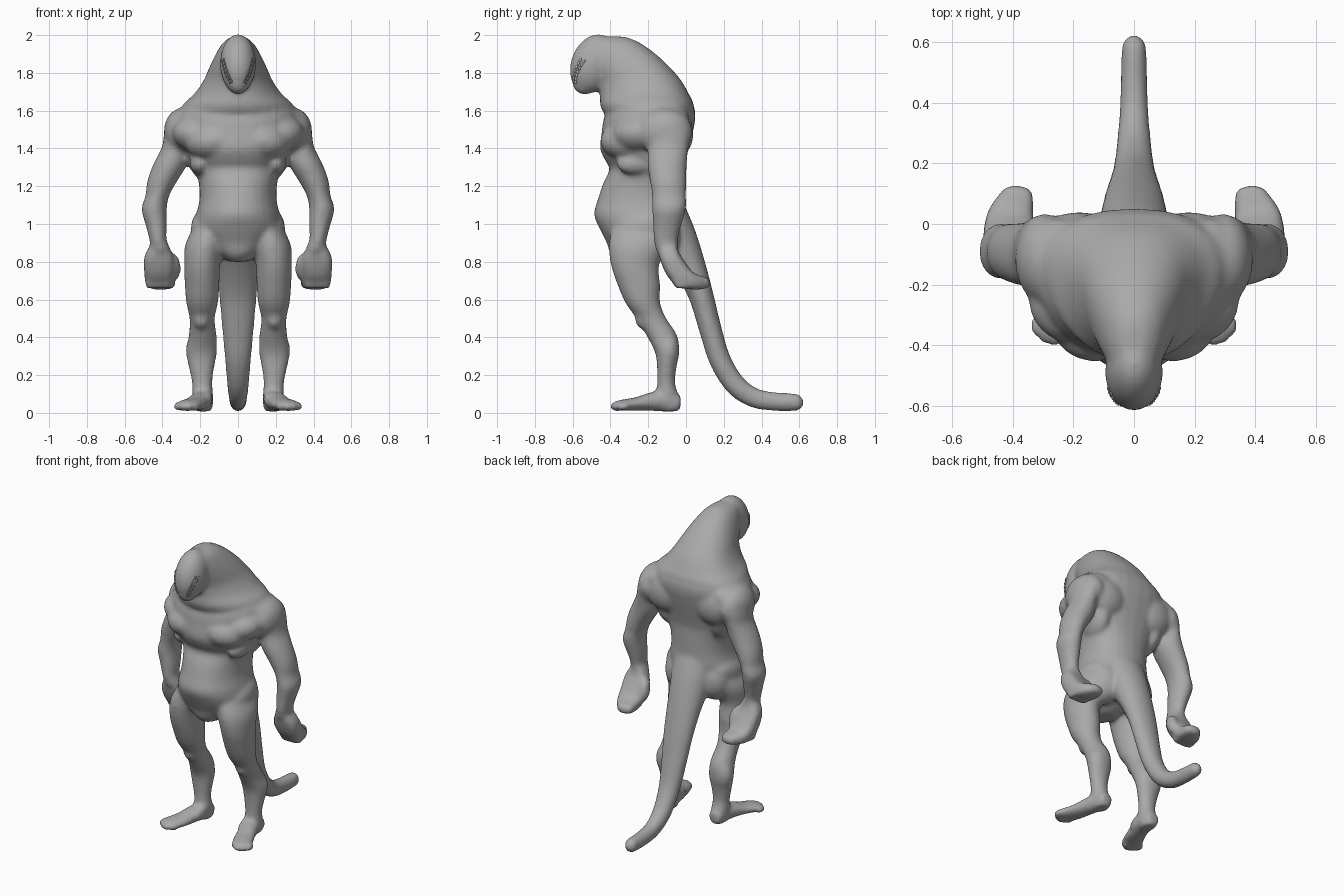
import bpy, bmesh, math
from mathutils import Vector, Matrix

skin = bpy.data.materials.new("grey_skin")
skin.diffuse_color = (0.40, 0.40, 0.40, 1)
bm = bmesh.new()
N = 28


def refine(rows, steps=4):
    """Catmull-Rom interpolation of section rows."""
    out = []
    for i in range(len(rows) - 1):
        p0, p1 = rows[max(i - 1, 0)], rows[i]
        p2, p3 = rows[i + 1], rows[min(i + 2, len(rows) - 1)]
        for k in range(steps):
            t = k / steps
            out.append([0.5 * (2 * b + (c - a) * t + (2 * a - 5 * b + 4 * c - d) * t * t
                               + (3 * b - a - 3 * c + d) * t ** 3)
                        for a, b, c, d in zip(p0, p1, p2, p3)])
    return out + [list(rows[-1])]


def skin_rings(rings):
    """Bridge rings of points and close both ends."""
    vs = [[bm.verts.new(p) for p in r] for r in rings]
    for a, b in zip(vs, vs[1:]):
        for i in range(N):
            j = (i + 1) % N
            bm.faces.new((a[i], a[j], b[j], b[i]))
    bm.faces.new(vs[0])
    bm.faces.new(vs[-1])


def outline(power):
    """Unit superellipse points."""
    for i in range(N):
        c, s = math.cos(2 * math.pi * i / N), math.sin(2 * math.pi * i / N)
        yield (math.copysign(abs(c) ** (2 / power), c), math.copysign(abs(s) ** (2 / power), s))


def slices(rows, taper, power=2.2):
    """Level egg sections: z, front y, back y, half width."""
    skin_rings([[(hw * u * (1 + taper * v), (yf + yb) / 2 + (yb - yf) / 2 * v, z)
                 for u, v in outline(power)] for z, yf, yb, hw in refine(rows)])


def tube(rows, side=1, level=False, power=2.0):
    """Sections along a path: x, y, z, half width, half depth."""
    rows = refine(rows)
    pts = [Vector((r[0] * side, r[1], r[2])) for r in rows]
    rings = []
    for i, r in enumerate(rows):
        d = (pts[min(i + 1, len(pts) - 1)] - pts[max(i - 1, 0)]).normalized()
        if level:
            d = Vector((0, 0, -1))
        u = (Vector((1, 0, 0)) - d * d.x).normalized()
        v = d.cross(u)
        rings.append([pts[i] + u * r[3] * a + v * r[4] * b for a, b in outline(power)])
    skin_rings(rings)


def lump(c, r, tilt=0.0, turn=0.0, target=None):
    """Ellipsoid muscle mass."""
    m = (Matrix.Translation(c) @ Matrix.Rotation(turn, 4, 'Y')
         @ Matrix.Rotation(tilt, 4, 'X') @ Matrix.Diagonal((*r, 1)))
    bmesh.ops.create_uvsphere(bm if target is None else target, u_segments=20, v_segments=12,
                              radius=1, matrix=m)


def finish(name, mesh_bm):
    me = bpy.data.meshes.new(name)
    bmesh.ops.recalc_face_normals(mesh_bm, faces=mesh_bm.faces)
    mesh_bm.to_mesh(me)
    mesh_bm.free()
    me.materials.append(skin)
    ob = bpy.data.objects.new(name, me)
    bpy.context.collection.objects.link(ob)
    for p in me.polygons:
        p.use_smooth = True
    return ob


# torso: groin, belly, waist, chest, shoulder line
slices([(.80, -.36, -.22, .05), (.84, -.40, -.14, .11), (.90, -.42, -.08, .18),
        (.97, -.455, -.03, .23), (1.05, -.487, -.01, .22), (1.13, -.467, -.01, .203),
        (1.22, -.437, -.01, .207), (1.29, -.405, -.01, .23), (1.34, -.43, .0, .255),
        (1.40, -.455, .015, .28), (1.48, -.447, .035, .31), (1.56, -.435, .05, .32),
        (1.62, -.40, .04, .29), (1.66, -.30, -.03, .2)], .1)
# sloping neck hump running into the head
slices([(1.53, -.38, -.02, .2), (1.58, -.43, .03, .28), (1.63, -.455, .042, .285),
        (1.69, -.455, .015, .225), (1.76, -.465, -.025, .178), (1.83, -.5, -.085, .148),
        (1.90, -.53, -.16, .115), (1.96, -.53, -.245, .078), (1.992, -.45, -.32, .035)], .2)
# head and jaw
head_c, head_r, head_tilt = Vector((0, -.49, 1.848)), (.096, .12, .163), -.37
lump(head_c, head_r, head_tilt)
lump((0, -.535, 1.75), (.058, .068, .066))
# tail
tube([(0, -.12, 1.06, .15, .12), (0, -.05, .92, .13, .11), (0, .022, .77, .112, .085),
      (0, .08, .62, .1, .066), (0, .13, .44, .084, .06), (0, .18, .28, .069, .058),
      (0, .26, .15, .058, .057), (0, .36, .08, .049, .053), (0, .47, .06, .044, .05),
      (0, .57, .057, .042, .047), (0, .6, .057, .038, .042), (0, .625, .06, .012, .012)])

for s in (-1, 1):
    # chest, shoulder blade, flank, hip, shoulder, knee and calf masses
    for x, y, z, a, b, c, tilt, turn in (
            (.13, -.31, 1.44, .15, .145, .105, 0, .1),
            (.2, -.25, 1.47, .15, .145, .1, 0, -.2),
            (.18, -.05, 1.48, .14, .09, .13, 0, 0),
            (.205, -.14, 1.38, .075, .13, .15, 0, .2),
            (.2, -.27, 1.32, .055, .1, .06, 0, 0),
            (.16, -.22, .98, .09, .16, .1, .3, 0),
            (.12, -.14, .94, .11, .11, .14, 0, 0),
            (.295, -.115, 1.49, .098, .15, .125, 0, 0),
            (.25, -.13, 1.55, .12, .15, .085, 0, .4),
            (.193, -.215, .51, .05, .055, .07, -.3, 0),
            (.205, -.09, .33, .073, .056, .1, 0, 0)):
        lump((x * s, y, z), (a, b, c), tilt, turn * s)
    # arm
    tube([(.26, -.1, 1.56, .06, .09), (.30, -.1, 1.5, .085, .13), (.33, -.095, 1.41, .072, .11),
          (.357, -.1, 1.32, .09, .105), (.40, -.095, 1.23, .08, .097),
          (.427, -.09, 1.15, .063, .09), (.444, -.09, 1.08, .067, .09),
          (.432, -.1, .99, .056, .075), (.424, -.107, .92, .046, .065),
          (.41, -.1, .86, .054, .058), (.41, -.09, .82, .05, .04)], s, True)
    # hand, a blocky curled-back slab, with thumb and knuckles
    tube([(.415, -.1, .89, .045, .05), (.418, -.085, .825, .078, .054), (.418, -.04, .745, .079, .06),
          (.408, .02, .70, .078, .046), (.39, .075, .69, .062, .036),
          (.38, .112, .688, .047, .028), (.378, .126, .688, .025, .016)], s, power=3.2)
    lump((.335 * s, -.04, .775), (.032, .042, .075), .4, .1 * s)
    tube([(.42, -.06, .80, .072, .04), (.42, -.045, .74, .074, .05), (.42, -.02, .66, .068, .035)],
         s, True, 4)
    # leg
    tube([(.14, -.22, .99, .09, .17), (.175, -.25, .89, .105, .16), (.19, -.27, .78, .095, .127),
          (.19, -.25, .68, .092, .114), (.19, -.228, .58, .084, .092), (.19, -.183, .5, .067, .08),
          (.187, -.128, .41, .074, .082), (.193, -.1, .32, .082, .064), (.193, -.102, .24, .068, .052),
          (.19, -.105, .16, .054, .048), (.187, -.1, .1, .056, .059), (.184, -.09, .035, .052, .065),
          (.184, -.09, .008, .04, .05)], s, True)
    # foot, inner ankle ridge and toes
    tube([(.185, -.03, .05, .042, .042), (.19, -.1, .06, .052, .054), (.206, -.18, .06, .057, .05),
          (.23, -.26, .048, .064, .036), (.262, -.33, .042, .067, .03),
          (.278, -.37, .038, .054, .025)], s)
    lump((.165 * s, -.15, .075), (.032, .08, .045), .25)
    for x, y, r in ((.228, -.35, .026), (.262, -.37, .026), (.292, -.362, .025), (.32, -.335, .024)):
        lump((x * s, y, .034), (r, .036, r))

# fuse every mass into one continuous skin
body = finish("body", bm)
rm = body.modifiers.new("fuse", 'REMESH')
rm.mode = 'VOXEL'
rm.voxel_size = .0105
rm.use_smooth_shade = True
sm = body.modifiers.new("soften", 'SMOOTH')
sm.factor = .5
sm.iterations = 18

# low ridged mouth line on both sides of the muzzle
mouth = bmesh.new()
rot = Matrix.Rotation(head_tilt, 3, 'X')
for s in (-1, 1):
    for k in range(7):
        lat, lon = math.radians(-2 - 8 * k), math.radians(58 - 3 * k) * s
        for dl in (-.1, .1):
            q = Vector((head_r[0] * math.cos(lat) * math.sin(lon + dl),
                        -head_r[1] * math.cos(lat) * math.cos(lon + dl),
                        head_r[2] * math.sin(lat))) * .98
            lump(head_c + rot @ q, (.005, .007, .011), head_tilt, 0, mouth)
finish("mouth_ridges", mouth)
